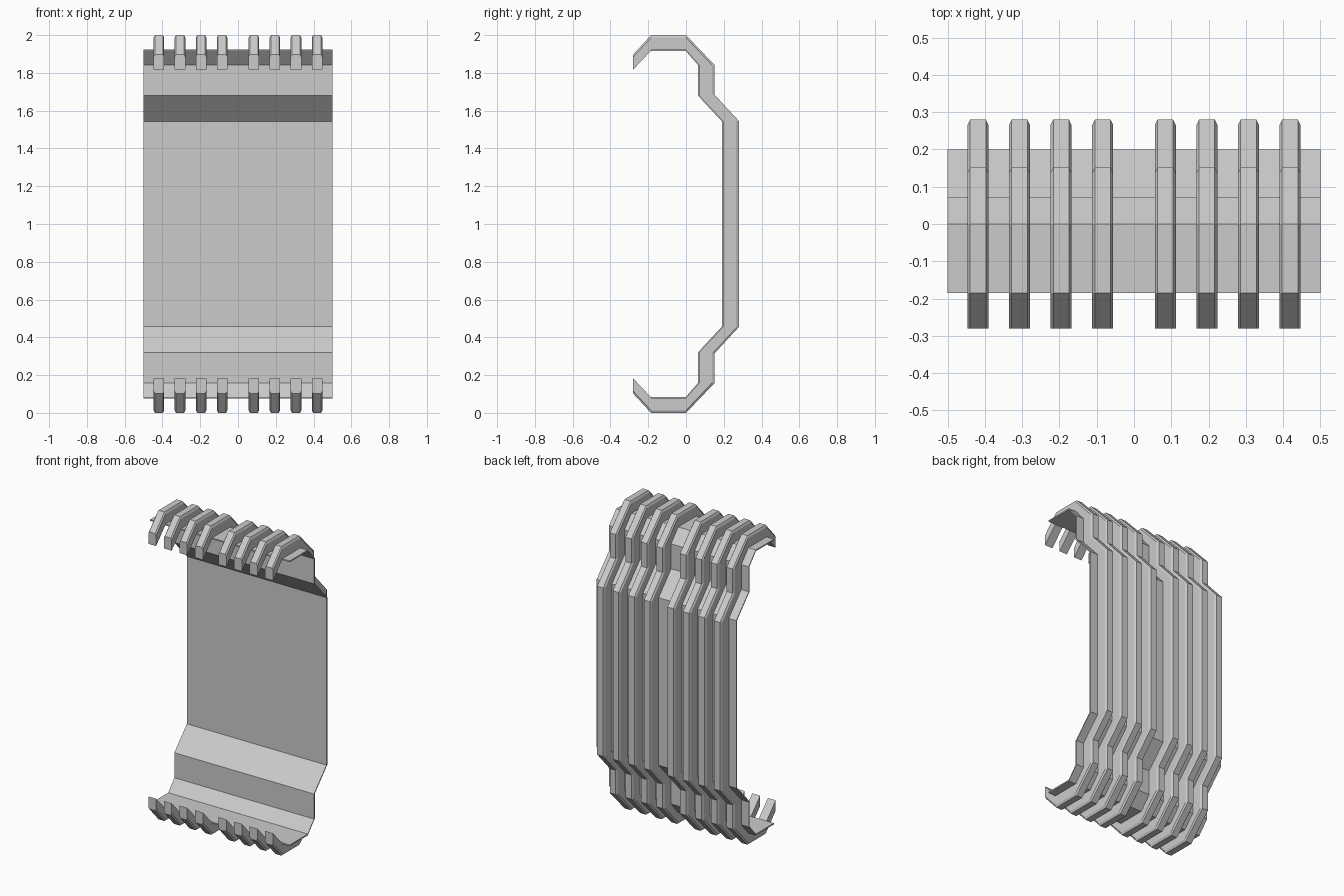
import bpy, bmesh
from mathutils import Vector

if "Cube" in bpy.data.objects:
    bpy.data.objects.remove(bpy.data.objects["Cube"])

# Upper half of the side profile: (inner y, z), (outer y, z), mirrored about z = 1
TOP = [((-0.28, 1.815), (-0.28, 1.897)),
       ((-0.185, 1.915), (-0.185, 2.0)),
       ((0.0, 1.915), (0.0, 2.0)),
       ((0.063, 1.842), (0.151, 1.842)),
       ((0.063, 1.68), (0.151, 1.685)),
       ((0.191, 1.542), (0.28, 1.545))]
flip = lambda p: (p[0], 2.0 - p[1])
STATIONS = TOP + [(flip(a), flip(b)) for a, b in reversed(TOP)]


def loft(name, stations, section, cx=0.0):
    """Sweep a section of (x, fraction from inner to outer line) along the profile."""
    bm = bmesh.new()
    rings = []
    for a, b in stations:
        ring = []
        for x, t in section:
            p = Vector(a).lerp(Vector(b), t)
            ring.append(bm.verts.new((cx + x, p.x, p.y)))
        rings.append(ring)
    n = len(section)
    for r, s in zip(rings, rings[1:]):
        for i in range(n):
            j = (i + 1) % n
            bm.faces.new((r[i], r[j], s[j], s[i]))
    bm.faces.new(rings[0])
    bm.faces.new(rings[-1])
    bmesh.ops.recalc_face_normals(bm, faces=bm.faces)
    me = bpy.data.meshes.new(name)
    bm.to_mesh(me)
    bm.free()
    ob = bpy.data.objects.new(name, me)
    bpy.context.collection.objects.link(ob)
    return ob


# Bent sheet lining the inside, without the finger tips
loft("panel", STATIONS[1:-1], [(-0.5, 0), (0.5, 0), (0.5, 0.1), (-0.5, 0.1)])

# Eight ribs with chamfered outer edges, in two groups of four
W, C = 0.028, 0.007
RIB = [(-W, 0.03), (W, 0.03), (W, 0.84), (W - C, 1), (C - W, 1), (-W, 0.84)]
for side, label in ((-1, "left"), (1, "right")):
    for i in range(4):
        loft(f"rib_{label}_{i + 1}", STATIONS, RIB, side * (0.084 + 0.1115 * i))
